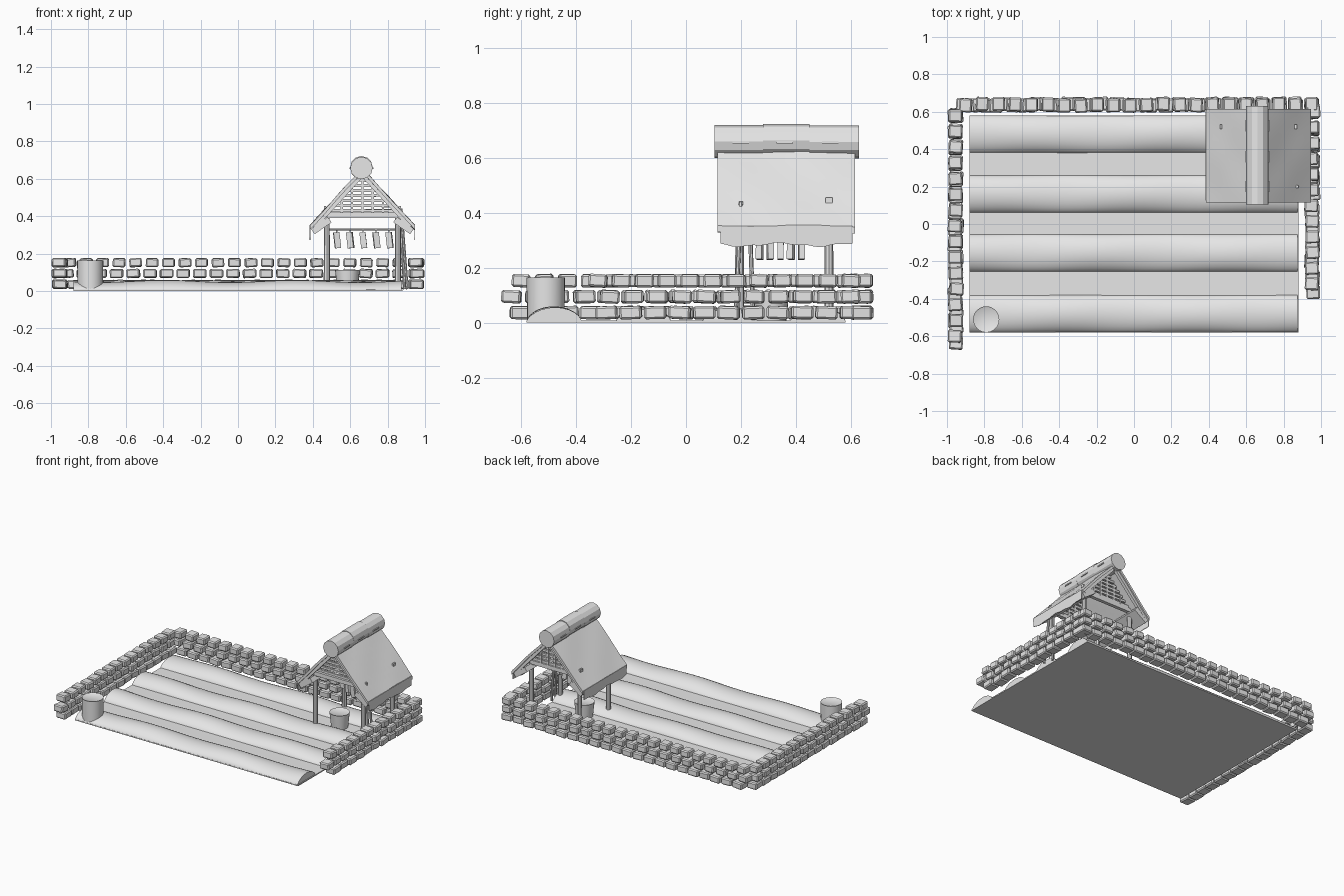
import bpy, bmesh, math, random
from mathutils import Vector, Matrix, Euler

random.seed(4)
cube = bpy.data.objects.get("Cube")
if cube:
    bpy.data.objects.remove(cube, do_unlink=True)

grey = bpy.data.materials.new("plain grey")
grey.use_nodes = True
colour = (0.8, 0.8, 0.8, 1)
grey.diffuse_color = colour
grey.node_tree.nodes["Principled BSDF"].inputs["Base Color"].default_value = colour


def finish(name, bm, smooth=False):
    bmesh.ops.recalc_face_normals(bm, faces=bm.faces)
    mesh = bpy.data.meshes.new(name)
    bm.to_mesh(mesh)
    bm.free()
    obj = bpy.data.objects.new(name, mesh)
    bpy.context.collection.objects.link(obj)
    mesh.materials.append(grey)
    if smooth:
        bpy.ops.object.select_all(action='DESELECT')
        obj.select_set(True)
        bpy.context.view_layer.objects.active = obj
        bpy.ops.object.shade_smooth_by_angle(angle=math.radians(35))
    return obj


def add_box(bm, centre, size, rot=(0, 0, 0)):
    m = Matrix.Translation(centre) @ Euler(rot).to_matrix().to_4x4() @ Matrix.Diagonal((*size, 1))
    return bmesh.ops.create_cube(bm, size=1, matrix=m)["verts"]


def box(name, centre, size, rot=(0, 0, 0)):
    bm = bmesh.new()
    add_box(bm, centre, size, rot)
    return finish(name, bm)


def add_pole(bm, a, b, r1, r2, sides):
    a, b = Vector(a), Vector(b)
    d = b - a
    m = Matrix.Translation((a + b) / 2) @ d.to_track_quat('Z', 'Y').to_matrix().to_4x4()
    bmesh.ops.create_cone(bm, cap_ends=True, segments=sides, radius1=r1, radius2=r2,
                          depth=d.length, matrix=m)


def pole(name, a, b, r1, r2=None, sides=8, smooth=False):
    bm = bmesh.new()
    add_pole(bm, a, b, r1, r2 or r1, sides)
    return finish(name, bm, smooth)


def loft(name, rings, smooth=True):
    # closed solid through matching rings of points
    bm = bmesh.new()
    loops = [[bm.verts.new(p) for p in ring] for ring in rings]
    n = len(loops[0])
    for p, q in zip(loops, loops[1:]):
        for i in range(n):
            j = (i + 1) % n
            bm.faces.new((p[i], p[j], q[j], q[i]))
    bm.faces.new(loops[0])
    bm.faces.new(loops[-1])
    return finish(name, bm, smooth)


# soil bed and planting ridges
box("soil_bed", (0, 0, 0.004), (1.76, 1.16, 0.008))
for k, yc in enumerate((0.48, 0.16, -0.155, -0.48)):
    rings = []
    for i in range(31):
        x = -0.88 + 1.755 * i / 30
        h = 0.048 + 0.006 * math.sin(x * 9 + k * 1.7)
        shift = 0.004 * math.sin(x * 6 + k)
        rings.append([(x, yc + 0.1 * math.cos(math.pi * j / 12) +
                       shift * math.sin(math.pi * j / 12),
                       0.005 + h * math.sin(math.pi * j / 12) ** 1.3) for j in range(13)])
    loft(f"soil_ridge_{k + 1}", rings)


# stone walls, three staggered courses each
def wall(name, axis, fixed, starts, end, pitch):
    bm = bmesh.new()
    lengths = (0.08, 0.071, 0.067)
    for course, start in enumerate(starts):
        count = round((end - start) / pitch)
        for i in range(count + 1):
            t = start + (end - start) * i / count
            off = fixed + random.uniform(-0.006, 0.006)
            c = (t, off) if axis == 'x' else (off, t)
            turn = random.uniform(-0.07, 0.07) + (0 if axis == 'x' else math.pi / 2)
            add_box(bm, (*c, 0.036 + 0.058 * course),
                    (lengths[course], 0.073, 0.047),
                    (random.uniform(-0.04, 0.04), random.uniform(-0.06, 0.06), turn))
    bmesh.ops.bevel(bm, geom=bm.edges[:], offset=0.007, segments=1, affect='EDGES')
    return finish(name, bm)


wall("back_wall", 'x', 0.638, (-0.87, -0.915, -0.9), 0.95, 0.0885)
wall("left_wall", 'y', 0.953, (-0.29, -0.365, -0.32), 0.6, 0.085)
wall("right_wall", 'y', -0.953, (-0.6, -0.635, -0.6), 0.58, 0.085)


# barrel and bucket
def tub(name, x, y, z0, z1, r0, r1):
    bm = bmesh.new()
    add_pole(bm, (x, y, z0), (x, y, z1), r0, r1, 24)
    top = max(bm.faces, key=lambda f: f.calc_center_median().z)
    bmesh.ops.inset_individual(bm, faces=[top], thickness=0.006, depth=-0.004)
    return finish(name, bm, True)


tub("barrel", -0.79, -0.51, 0.005, 0.163, 0.068, 0.07)
tub("bucket", 0.585, 0.31, 0.005, 0.113, 0.055, 0.066)

# shelter posts and beams
CX, Y0, Y1 = 0.665, 0.115, 0.615
for side, sx in (("right", -1), ("left", 1)):
    x = CX + sx * 0.19
    for end, y in (("front", 0.195), ("back", 0.52)):
        pole(f"{side}_{end}_post", (x, y, 0.005), (x, y, 0.41), 0.017, 0.015)
    box(f"{side}_eave_beam", (CX + sx * 0.22, 0.365, 0.35), (0.11, 0.48, 0.035),
        (0, sx * math.radians(35), 0))
for end, y in (("front", 0.195), ("back", 0.52)):
    box(f"{end}_tie_beam", (CX, y, 0.405), (0.38, 0.025, 0.028))

# leaning tool handles
pole("leaning_stick_front", (0.905, 0.18, 0.01), (0.872, 0.2, 0.44), 0.008)
pole("leaning_stick_back", (0.89, 0.245, 0.01), (0.87, 0.23, 0.42), 0.008)

# roof slopes, gently wavy sheets with hanging eave strips
APEX, EAVE, HALF = 0.658, 0.352, 0.28
for side, sx in (("right", -1), ("left", 1)):
    rings = []
    for i in range(13):
        y = Y0 + (Y1 - Y0) * i / 12
        ring = []
        for drop, order in ((0, range(9)), (0.024, range(8, -1, -1))):
            for j in order:
                t = j / 8
                wave = 0.004 * math.sin(y * 16 + sx) * math.sin(t * 7 + sx)
                ring.append((CX + sx * HALF * t, y, APEX + (EAVE - APEX) * t + wave - drop))
        rings.append(ring)
    loft(f"{side}_roof_slope", rings)
    xe = CX + sx * HALF
    strip = []
    for i in range(25):
        y = Y0 + 0.01 + (Y1 - Y0 - 0.02) * i / 24
        low = 0.283 + 0.006 * math.sin(y * 23) + 0.003 * math.sin(y * 61)
        strip.append([(xe - 0.002, y, 0.352), (xe + 0.002, y, 0.352),
                      (xe + 0.002, y, low), (xe - 0.002, y, low)])
    loft(f"{side}_eave_strip", strip)
    # rafters under each gable end
    slope = math.atan2(APEX - EAVE, HALF)
    for end, y in (("front", 0.135), ("back", 0.595)):
        box(f"{side}_{end}_rafter", (CX + sx * 0.135, y, 0.475), (0.36, 0.022, 0.022),
            (0, sx * slope, 0))
    box(f"{side}_roof_peg", (CX + sx * 0.2, 0.52, 0.445), (0.012, 0.025, 0.02))

# ridge log in three slightly offset lengths, with pegs
bm = bmesh.new()
cuts = (0.103, 0.28, 0.45, 0.63)
for i, (a, b) in enumerate(zip(cuts, cuts[1:])):
    z = (0.658, 0.662, 0.657)[i]
    add_pole(bm, (0.66, a, z), (0.66, b, z), 0.06, 0.06, 12)
finish("ridge_log", bm)
bm = bmesh.new()
for y in (0.2, 0.36, 0.525):
    for sx in (-1, 1):
        add_box(bm, (0.66 + sx * 0.058, y, 0.656), (0.012, 0.06, 0.008))
finish("ridge_pegs", bm)

# gable lattices
for end, y in (("front", 0.2), ("back", 0.52)):
    bm = bmesh.new()
    for i in range(7):
        z = 0.43 + 0.027 * i
        w = 2 * (APEX - 0.035 - z) * HALF / (APEX - EAVE)
        add_box(bm, (CX, y, z), (w, 0.014, 0.015), (0, random.uniform(-0.015, 0.015), 0))
    for k in range(-2, 3):
        h = 0.2 - abs(k) * 0.06
        add_box(bm, (CX + k * 0.055, y + 0.006, 0.41 + h / 2), (0.012, 0.01, h))
    finish(f"{end}_gable_lattice", bm)

# hanging rod with drying bundles
pole("hanging_rod", (0.49, 0.43, 0.33), (0.84, 0.26, 0.33), 0.005, sides=6)
bm = bmesh.new()
for i in range(5):
    x, y = 0.53 + 0.07 * i, 0.42 - 0.038 * i
    add_box(bm, (x, y, 0.272), (0.032, 0.022, 0.085), (0, -0.12, random.uniform(-0.3, 0.3)))
    add_box(bm, (x - 0.002, y, 0.32), (0.006, 0.006, 0.03))
finish("hanging_bundles", bm)
